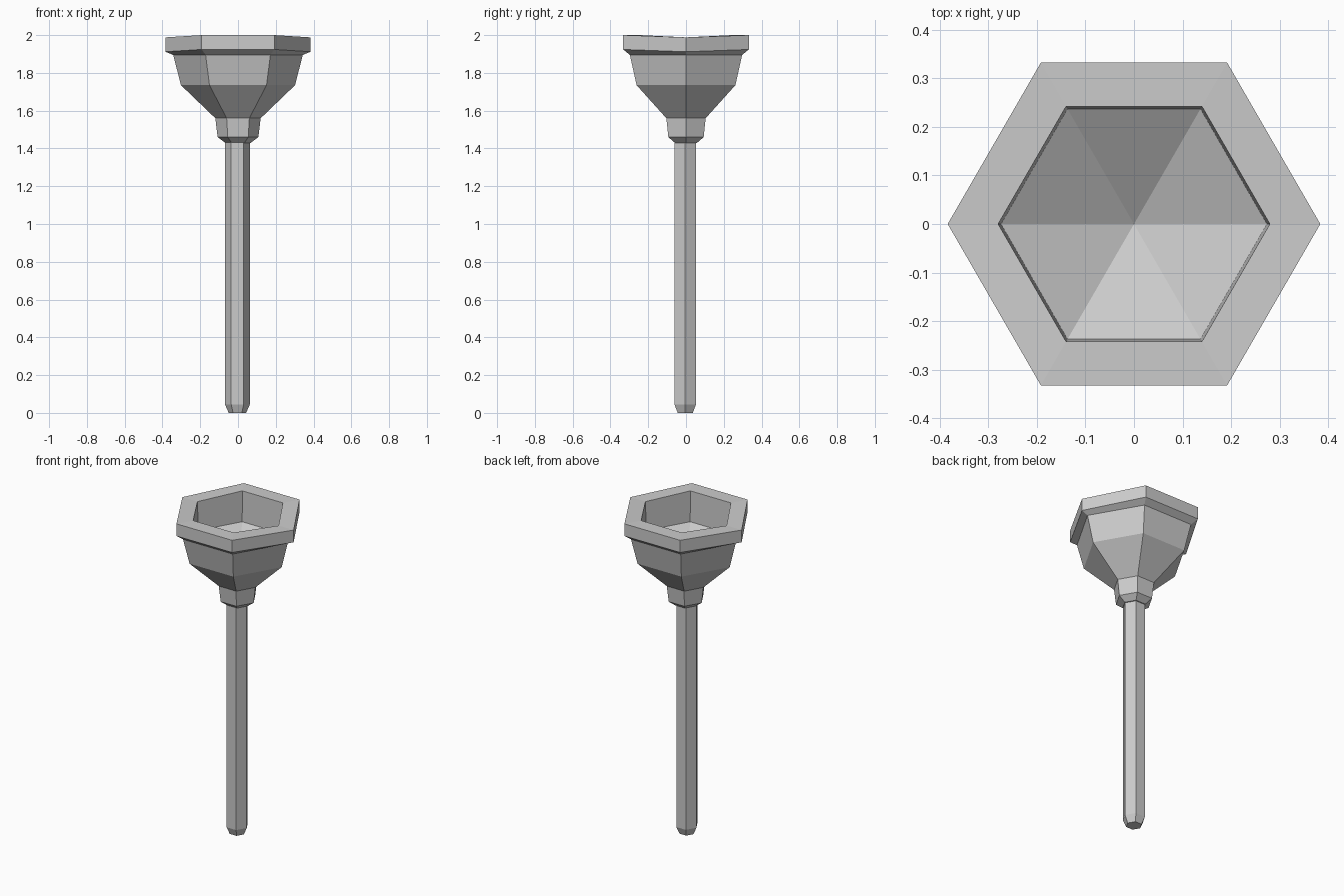
import bpy
import bmesh
from math import cos, sin, pi

SIDES = 6

cube = bpy.data.objects.get("Cube")
if cube:
    bpy.data.objects.remove(cube, do_unlink=True)

grey = bpy.data.materials.new("plain grey")
grey.use_nodes = True
colour = (0.6, 0.6, 0.6, 1)
grey.diffuse_color = colour
grey.node_tree.nodes["Principled BSDF"].inputs["Base Color"].default_value = colour


def lathe(name, profile, centre=(0, 0), lift_from=None):
    """Turn (radius, z) points into a flat-sided solid; radius 0 makes a tip.
    Above lift_from, the four corners off the x axis are raised slightly."""
    bm = bmesh.new()
    rings = []
    for r, z in profile:
        ring = []
        for i in range(1 if r == 0 else SIDES):
            a = 2 * pi * i / SIDES
            lift = 0.012 if lift_from and z > lift_from and i % 3 else 0
            ring.append(bm.verts.new((centre[0] + r * cos(a),
                                      centre[1] + r * sin(a), z + lift)))
        rings.append(ring)
    for low, high in zip(rings, rings[1:]):
        for i in range(SIDES):
            j = (i + 1) % SIDES
            if len(high) == 1:
                bm.faces.new((low[i], low[j], high[0]))
            else:
                bm.faces.new((low[i], low[j], high[j], high[i]))
    for ring in (rings[0], rings[-1]):
        if len(ring) > 1:
            bm.faces.new(ring)
    bmesh.ops.recalc_face_normals(bm, faces=bm.faces)
    mesh = bpy.data.meshes.new(name)
    bm.to_mesh(mesh)
    bm.free()
    mesh.materials.append(grey)
    obj = bpy.data.objects.new(name, mesh)
    bpy.context.collection.objects.link(obj)
    return obj


# Straight handle with a chamfered foot
lathe("handle", [(0.046, 0), (0.066, 0.045), (0.066, 1.45)], centre=(-0.003, -0.004))

# Collar, flared cup, thick rim and hollow inside with a sloping floor
lathe("cup", [
    (0.068, 1.43), (0.108, 1.46), (0.12, 1.56),
    (0.302, 1.735), (0.343, 1.895),
    (0.384, 1.912), (0.384, 1.988),
    (0.28, 1.988), (0.274, 1.81), (0, 1.655),
], lift_from=1.9)
